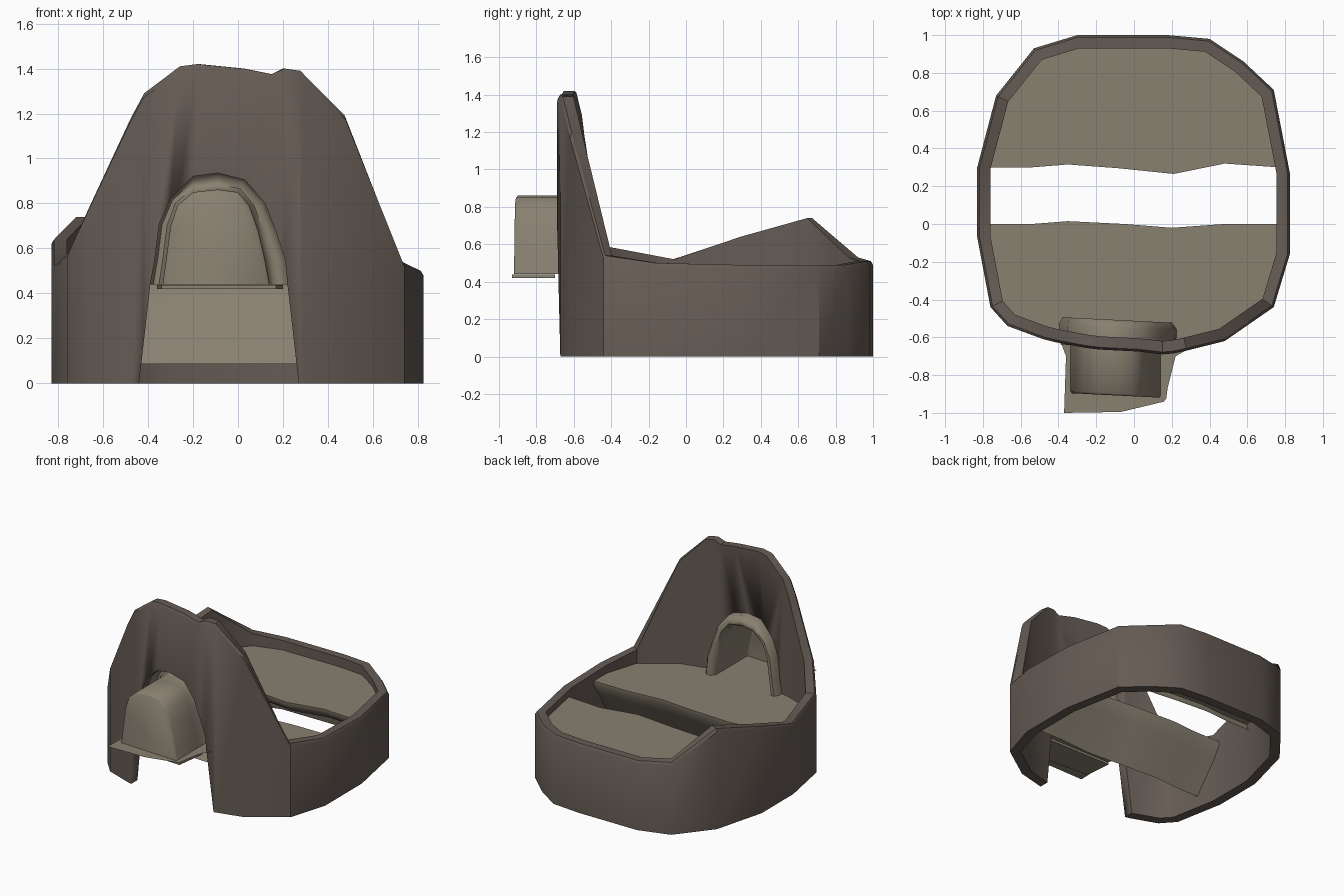
import bpy
from math import radians
from mathutils import Vector

if "Cube" in bpy.data.objects:
    bpy.data.objects.remove(bpy.data.objects["Cube"])


def material(name, rgb):
    m = bpy.data.materials.new(name)
    m.diffuse_color = (*rgb, 1)
    m.use_nodes = True
    m.node_tree.nodes["Principled BSDF"].inputs["Base Color"].default_value = m.diffuse_color
    return m


ROCK = material("dark_rock", (0.13, 0.105, 0.088))
SAND = material("pale_rock", (0.25, 0.22, 0.165))


def build(name, verts, faces, mat, angle=35):
    me = bpy.data.meshes.new(name)
    me.from_pydata(verts, [], faces)
    ob = bpy.data.objects.new(name, me)
    bpy.context.collection.objects.link(ob)
    me.materials.append(mat)
    bpy.ops.object.select_all(action='DESELECT')
    bpy.context.view_layer.objects.active = ob
    ob.select_set(True)
    bpy.ops.object.mode_set(mode='EDIT')
    bpy.ops.mesh.select_all(action='SELECT')
    bpy.ops.mesh.normals_make_consistent(inside=False)
    bpy.ops.object.mode_set(mode='OBJECT')
    bpy.ops.object.shade_smooth_by_angle(angle=radians(angle))
    return ob


def loft(rows, closed=False, start=0):
    n = len(rows[0])
    return [(start + r * n + i, start + r * n + (i + 1) % n,
             start + (r + 1) * n + (i + 1) % n, start + (r + 1) * n + i)
            for r in range(len(rows) - 1) for i in range(n if closed else n - 1)]


# Wall plan, counter-clockwise from the left side: x, y, rim height
WALL = [(-.83, -.07, .52), (-.76, -.44, .585), (-.67, -.54, .78), (-.48, -.61, 1.18),
        (-.42, -.625, 1.29), (-.26, -.655, 1.41), (-.18, -.665, 1.42), (.02, -.675, 1.40),
        (.15, -.69, 1.375), (.21, -.685, 1.40), (.28, -.67, 1.39), (.48, -.62, 1.19),
        (.74, -.44, .54), (.825, -.16, .5), (.825, .27, .49), (.74, .71, .49),
        (.58, .86, .49), (.40, .98, .51), (.18, 1, .51), (-.3, 1, .51),
        (-.53, .93, .53), (-.73, .68, .74), (-.83, .30, .64)]


def inset(d):
    out = []
    for i, p in enumerate(WALL):
        a, b, c = (Vector(q[:2]) for q in (WALL[i - 1], p, WALL[(i + 1) % len(WALL)]))
        t1, t2 = (b - a).normalized(), (c - b).normalized()
        nrm = Vector((-(t1 + t2).y, (t1 + t2).x)).normalized()
        out.append(b + nrm * d / max(.6, nrm.dot(Vector((-t1.y, t1.x)))))
    return out


# Rock wall: outer and inner skins, slightly rounded rim
inner, rim = inset(.07), inset(.012)
rows = [[(x, y, 0) for x, y, h in WALL],
        [(x, y, h - .02) for x, y, h in WALL],
        [(p.x, p.y, w[2]) for p, w in zip(rim, WALL)],
        [(p.x, p.y, w[2]) for p, w in zip(inner, WALL)],
        [(p.x, p.y, 0) for p in inner]]
wall = build("rock_wall", sum(rows, []), loft(rows + [rows[0]], True)[:-len(WALL)] +
             [(4 * len(WALL) + i, 4 * len(WALL) + (i + 1) % len(WALL),
               (i + 1) % len(WALL), i) for i in range(len(WALL))], ROCK)

# Doorway cut through the tall front
ARCH = [(-.39, .44), (-.37, .55), (-.35, .71), (-.3, .82), (-.2, .92), (-.09, .935),
        (.03, .905), (.12, .8), (.17, .67), (.21, .55), (.22, .44)]
door = [(-.446, -.05)] + ARCH + [(.276, -.05)]
n = len(door)
cutter = build("door_cutter", [(x, y, z) for y in (-1.2, -.3) for x, z in door],
               [tuple(range(n)), tuple(range(n, 2 * n))] + loft([door, door], True), ROCK)
cutter.hide_render = True
mod = wall.modifiers.new("door", 'BOOLEAN')
mod.object, mod.operation, mod.solver = cutter, 'DIFFERENCE', 'EXACT'
bpy.context.view_layer.objects.active = wall
bpy.ops.object.modifier_apply(modifier="door")
bpy.data.objects.remove(cutter)


# Floor sheets, each with a wavy edge that curls downwards
def floor(name, outline, edge, curl):
    lip = [[(x, y + dy, .44 + dz) for x, y in edge] for dy, dz in curl]
    verts = sum(lip, [])
    k = len(verts)
    faces = loft(lip)
    verts += [(x, y, .44) for x, y in outline]
    faces.append(tuple(range(len(edge))) + tuple(range(k, len(verts))))
    build(name, verts, faces, SAND, 50)


mid = inset(.055)
ledge = [(-.36, -.70), (-.37, -1), (-.07, -.995), (.16, -.94), (.22, -.70)]
front_left = [tuple(p) for p in mid[1:5]]
front_right = [tuple(p) for p in mid[11:14]]
floor("front_floor", front_right[::-1] + ledge[::-1] + front_left[::-1],
      [(-.77, 0), (-.54, 0), (-.35, .015), (-.05, 0), (.2, -.02), (.48, 0), (.765, 0)],
      [(0, 0), (-.003, -.03), (-.05, -.11), (-.12, -.22), (-.2, -.355)])
floor("back_floor", [tuple(p) for p in mid[15:22]],
      [(-.77, .3), (-.54, .3), (-.35, .315), (-.08, .295), (.21, .265), (.48, .32), (.765, .3)],
      [(0, 0), (.003, -.025), (.03, -.06), (.07, -.09)])

# Arched alcove: raised frame inside the wall, hood closed at the front
HOOD = [(-.335, .44), (-.32, .55), (-.30, .7), (-.27, .79), (-.2, .85), (-.09, .862),
        (0, .85), (.05, .79), (.09, .68), (.12, .55), (.14, .44)]


def ring(y, t, s=1.0):
    pts = []
    for (ax, az), (hx, hz) in zip(ARCH, HOOD):
        x, z = ax + (hx - ax) * t, az + (hz - az) * t
        x, z = -.09 + (x + .09) * s, .44 + (z - .44) * s
        pts.append((x, y - .05 * (x + .35), z))
    return pts


rings = [ring(-.64, 0), ring(-.53, 0, 1.02), ring(-.495, .25), ring(-.495, .7),
         ring(-.53, 1), ring(-.65, 1), ring(-.885, 1), ring(-.895, 1, .97)]
k = len(ARCH)
build("arched_alcove", sum(rings, []),
      loft(rings) + [tuple(range(7 * k, 8 * k))], SAND, 60)

# Thin sill under the hood
sill = [(-.34, -.9), (.17, -.93), (.2, -.7), (-.36, -.7)]
build("sill", [(x, y, z) for z in (.42, .438) for x, y in sill],
      [(0, 1, 2, 3), (4, 5, 6, 7)] + loft([sill, sill], True), SAND)
